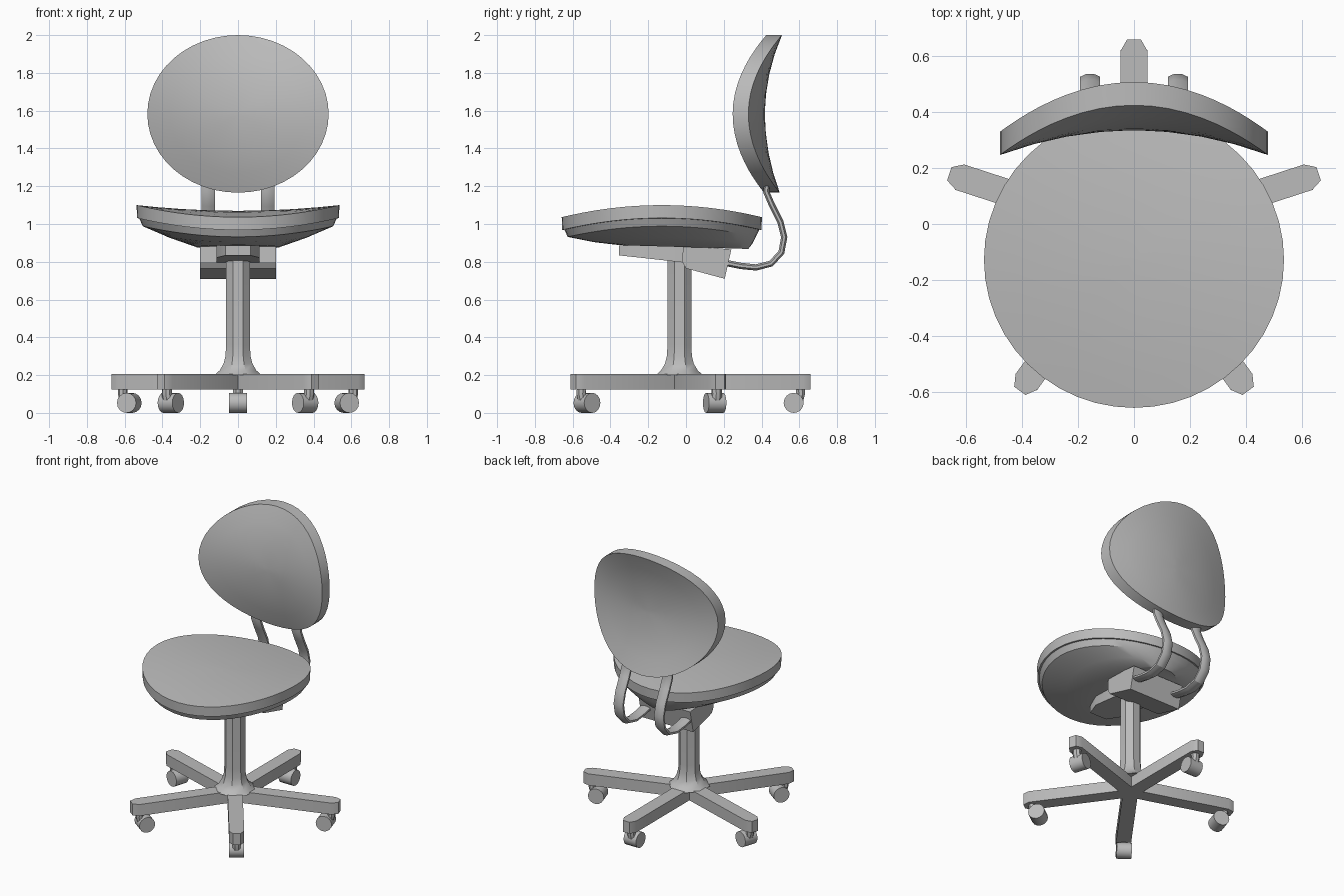
import bpy, bmesh
from math import sin, cos, pi, radians
from mathutils import Vector, Matrix

if "Cube" in bpy.data.objects:
    bpy.data.objects.remove(bpy.data.objects["Cube"])

grey = bpy.data.materials.new("plain grey")
grey.use_nodes = True
grey.diffuse_color = (0.5, 0.5, 0.5, 1)
grey.node_tree.nodes["Principled BSDF"].inputs["Base Color"].default_value = (0.5, 0.5, 0.5, 1)

CENTRE_Y = -0.035   # axis of the column and star base


def loft(name, rings, matrix=Matrix(), angle=30):
    """Skin a list of equal-length point rings and cap both ends."""
    bm = bmesh.new()
    loops = [[bm.verts.new(matrix @ Vector(p)) for p in ring] for ring in rings]
    n = len(loops[0])
    for a, b in zip(loops, loops[1:]):
        for i in range(n):
            j = (i + 1) % n
            bm.faces.new((a[i], a[j], b[j], b[i]))
    bm.faces.new(loops[0])
    bm.faces.new(loops[-1])
    bmesh.ops.recalc_face_normals(bm, faces=bm.faces)
    mesh = bpy.data.meshes.new(name)
    bm.to_mesh(mesh)
    bm.free()
    obj = bpy.data.objects.new(name, mesh)
    bpy.context.collection.objects.link(obj)
    mesh.materials.append(grey)
    bpy.ops.object.select_all(action='DESELECT')
    obj.select_set(True)
    bpy.context.view_layer.objects.active = obj
    bpy.ops.object.shade_smooth_by_angle(angle=radians(angle))
    return obj


def circle(n, offset=0.0):
    return [(cos(2 * pi * (i + offset) / n), sin(2 * pi * (i + offset) / n)) for i in range(n)]


def tube(name, path, half_width, half_thick, matrix, n=8):
    """Sweep an oval section along a path lying in the local y-z plane."""
    pts = [Vector((0, y, z)) for y, z in path]
    rings = []
    for i, p in enumerate(pts):
        t = (pts[min(i + 1, len(pts) - 1)] - pts[max(i - 1, 0)]).normalized()
        side = Vector((0, -t.z, t.y))
        rings.append([p + Vector((c * half_width, 0, 0)) + side * s * half_thick
                      for c, s in circle(n, 0.5)])
    return loft(name, rings, matrix)


# Seat: saddle-shaped pad with a rim and a tapered shell beneath
SEAT_Y, SEAT_RX, SEAT_RY = -0.128, 0.537, 0.53


def seat_ring(scale, drop):
    return [(SEAT_RX * scale * c, SEAT_Y + SEAT_RY * scale * s,
             1.07 + scale ** 2 * (0.03 * c * c - 0.034 * s * s) - drop) for c, s in circle(48)]


loft("seat_pad", [seat_ring(k, 0) for k in (0.05, 0.3, 0.55, 0.8, 1)]
     + [seat_ring(0.995, 0.068), seat_ring(0.9, 0.068)])

plateau = [(0.22 * c, -0.01 + 0.34 * s, 0.878 - 0.01 * s) for c, s in circle(48)]
rim = seat_ring(0.94, 0.108)
middle = [Vector(a).lerp(Vector(b), 0.5) - Vector((0, 0, 0.006)) for a, b in zip(rim, plateau)]
loft("seat_shell", [seat_ring(0.9, 0.06), seat_ring(0.975, 0.066), rim, middle, plateau])


# Backrest: oval pad wrapped forward at the sides and arched vertically
def back_ring(scale, depth):
    return [(0.48 * scale * c,
             0.335 + depth + scale ** 2 * (0.09 * s * s - 0.088 * c * c) - 0.012 * (s < 0) * s * s * scale ** 2,
             1.583 + 0.417 * scale * s) for c, s in circle(48)]


steps = (0.05, 0.25, 0.5, 0.75, 1)
loft("backrest", [back_ring(k, 0) for k in steps] + [back_ring(k, 0.083) for k in reversed(steps)])

# Backrest support bars
bar_path = [(0.43, 1.25), (0.425, 1.17), (0.455, 1.1), (0.5, 1.01), (0.52, 0.93), (0.505, 0.85),
            (0.45, 0.79), (0.37, 0.77), (0.29, 0.778), (0.18, 0.8)]
for side, label in ((1, "left"), (-1, "right")):
    tube(label + "_support_bar", bar_path, 0.039, 0.018, Matrix.Translation((side * 0.157, 0, 0)))

# Tilt mechanism: rear housing and tapered front housing
profile = [(-0.015, 0.89), (0.24, 0.865), (0.205, 0.71), (0, 0.765), (-0.02, 0.8)]
loft("rear_housing", [[(x, y, z) for y, z in profile] for x in (-0.2, 0.2)])
plan = [(-0.115, 0.02), (-0.115, -0.24), (-0.065, -0.355), (0.065, -0.355), (0.115, -0.24), (0.115, 0.02)]
loft("front_housing", [[(x, y, 0.795 - 0.11 * y) for x, y in plan],
                       [(x, y, 0.885) for x, y in plan]])

# Column: octagonal post with a flared foot
column = [(0.135, 0.2), (0.105, 0.225), (0.083, 0.26), (0.072, 0.3), (0.068, 0.36), (0.068, 0.84)]
loft("column", [[(r * c, CENTRE_Y + r * s, z) for c, s in circle(8, 0.5)] for r, z in column])

# Star base: five arms, each with a hooked stem and a wheel
arm_plan = [(-0.048, 0), (0.048, 0), (0.048, 0.655), (0.025, 0.695), (-0.025, 0.695), (-0.048, 0.655)]
stem_path = [(0.64, 0.135), (0.642, 0.1), (0.635, 0.07), (0.605, 0.055)]
for i in range(5):
    place = Matrix.Translation((0, CENTRE_Y, 0)) @ Matrix.Rotation(i * 2 * pi / 5, 4, 'Z')
    tag = "_" + str(i + 1)
    loft("base_arm" + tag, [[(x, y, z) for x, y in arm_plan] for z in (0.125, 0.205)], place)
    tube("wheel_stem" + tag, stem_path, 0.028, 0.025, place)
    loft("wheel" + tag, [[(x, 0.605 + 0.053 * c, 0.053 + 0.053 * s) for c, s in circle(16)]
                         for x in (-0.048, 0.048)], place)
